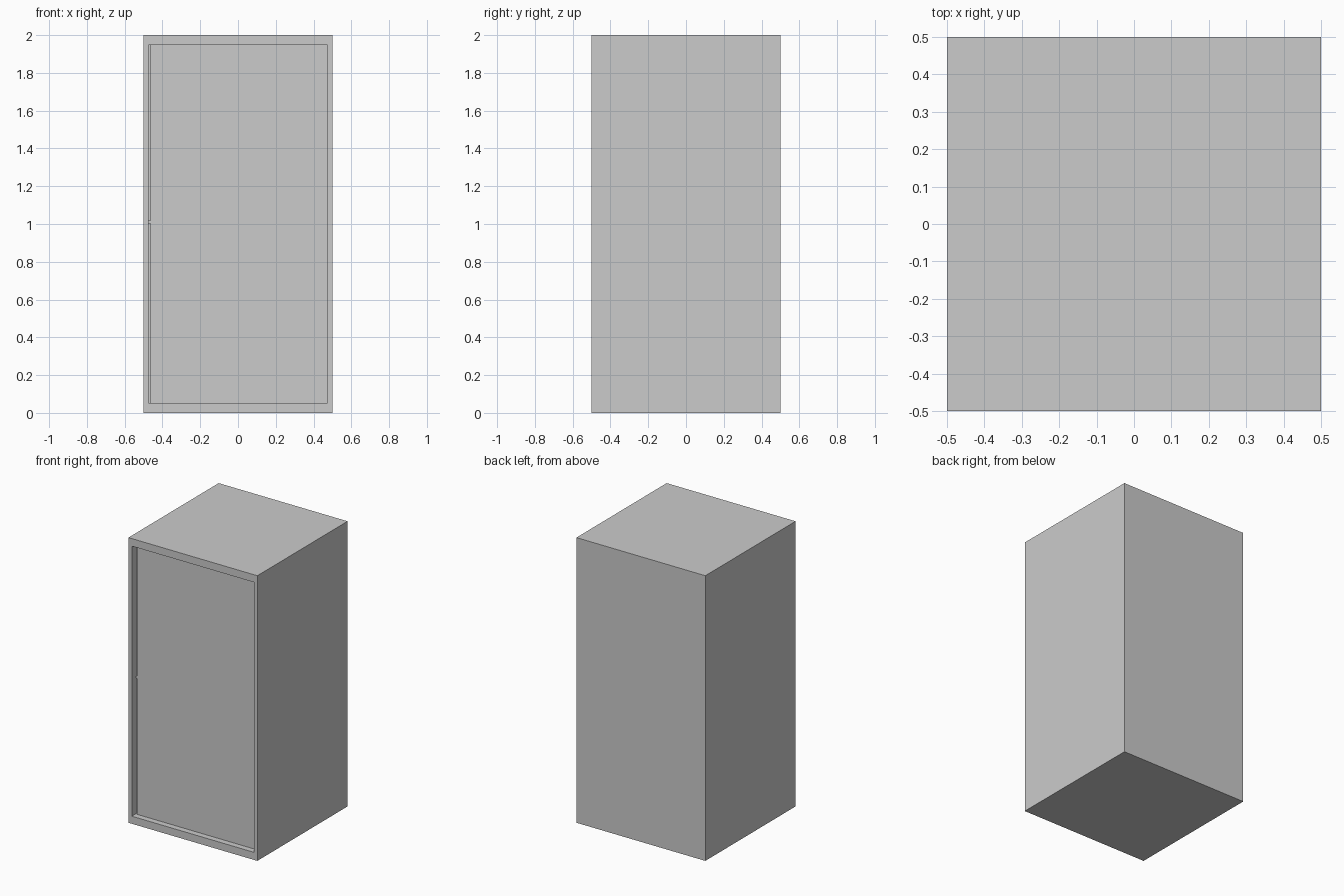
import bpy

if "Cube" in bpy.data.objects:
    bpy.data.objects.remove(bpy.data.objects["Cube"])


def box(name, x, y, z):
    """Axis-aligned box from (min, max) ranges."""
    bpy.ops.mesh.primitive_cube_add(size=1)
    o = bpy.context.object
    o.name = name
    o.location = [(r[0] + r[1]) / 2 for r in (x, y, z)]
    o.scale = [r[1] - r[0] for r in (x, y, z)]
    bpy.ops.object.transform_apply(location=True, rotation=False, scale=True)
    return o


W, Z0, Z1 = 0.474, 0.053, 1.947   # opening half width, bottom, top
RECESS, GAP = 0.042, 0.01

# Cabinet shell, hollow and open at the front
shell = box("cabinet_shell", (-0.5, 0.5), (-0.5, 0.5), (0, 2))
cutter = box("cavity_cutter", (-W, W), (-0.6, 0.474), (Z0, Z1))
mod = shell.modifiers.new("cavity", 'BOOLEAN')
mod.operation = 'DIFFERENCE'
mod.solver = 'EXACT'
mod.object = cutter
bpy.context.view_layer.objects.active = shell
bpy.ops.object.modifier_apply(modifier=mod.name)
bpy.data.objects.remove(cutter, do_unlink=True)

# Recessed door, leaving a narrow gap on the left
front = -0.5 + RECESS
box("door", (-W + GAP, W), (front, front + 0.03), (Z0, Z1))

# Small latch bolt bridging the gap
box("latch_bolt", (-W, -W + GAP), (front + 0.005, front + 0.025), (1.003, 1.019))
